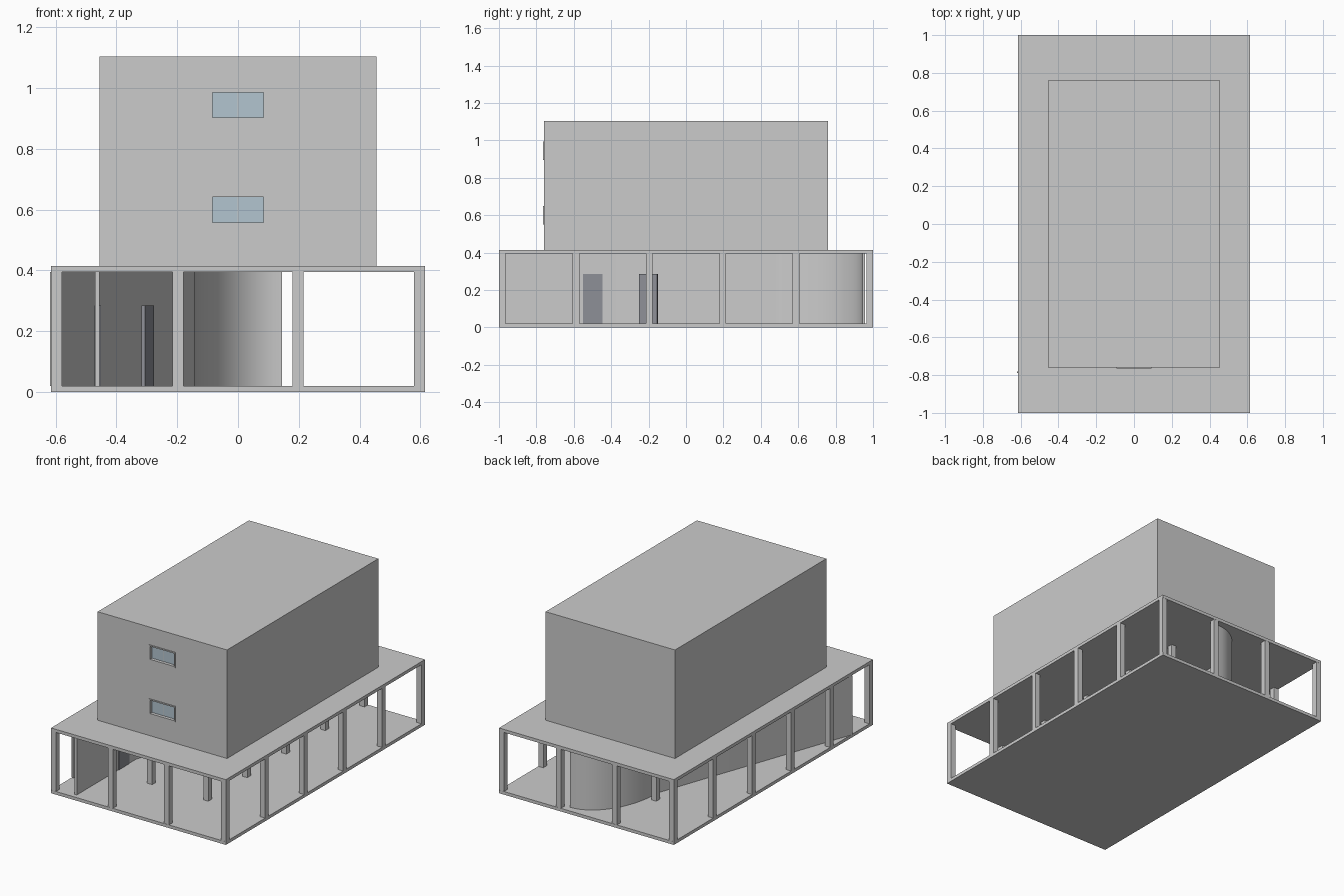
import bpy, bmesh, math
from mathutils import Vector

if "Cube" in bpy.data.objects:
    bpy.data.objects.remove(bpy.data.objects["Cube"])


def make(name, bm, mat=None):
    bmesh.ops.recalc_face_normals(bm, faces=bm.faces)
    me = bpy.data.meshes.new(name)
    bm.to_mesh(me)
    bm.free()
    ob = bpy.data.objects.new(name, me)
    bpy.context.collection.objects.link(ob)
    if mat:
        me.materials.append(mat)
    return ob


def add_box(bm, x0, x1, y0, y1, z0, z1):
    vs = bmesh.ops.create_cube(bm, size=1)["verts"]
    for v in vs:
        v.co = Vector((x1 if v.co.x > 0 else x0,
                       y1 if v.co.y > 0 else y0,
                       z1 if v.co.z > 0 else z0))


def boxes(name, specs, mat=None):
    bm = bmesh.new()
    for s in specs:
        add_box(bm, *s)
    return make(name, bm, mat)


def wall_strip(name, path, thick, z0, z1, mat=None):
    # thin wall following a plan path, thickened to both sides
    bm = bmesh.new()
    pts = [Vector(p) for p in path]
    rings = []
    for i, p in enumerate(pts):
        d = (pts[min(i + 1, len(pts) - 1)] - pts[max(i - 1, 0)]).normalized()
        n = Vector((-d.y, d.x)) * thick / 2
        rings.append([bm.verts.new((*q, z)) for q, z in
                      ((p - n, z0), (p + n, z0), (p + n, z1), (p - n, z1))])
    for a, b in zip(rings, rings[1:]):
        for k in range(4):
            bm.faces.new((a[k], a[(k + 1) % 4], b[(k + 1) % 4], b[k]))
    bm.faces.new(rings[0])
    bm.faces.new(rings[-1])
    return make(name, bm, mat)


glass = bpy.data.materials.new("window_glass")
glass.diffuse_color = (0.45, 0.56, 0.63, 1)
glass.use_nodes = True
glass.node_tree.nodes["Principled BSDF"].inputs["Base Color"].default_value = glass.diffuse_color
door_mat = bpy.data.materials.new("door_grey")
door_mat.diffuse_color = (0.27, 0.28, 0.31, 1)
door_mat.use_nodes = True
door_mat.node_tree.nodes["Principled BSDF"].inputs["Base Color"].default_value = door_mat.diffuse_color

HX, HY = 0.615, 1.0
FLOOR, CEIL, DECK = 0.02, 0.395, 0.415

# Ground and first floor slabs
boxes("ground_slab", [(-HX, HX, -HY, HY, 0, FLOOR)])
boxes("deck_slab", [(-HX, HX, -HY, HY, CEIL, DECK)])

# Column grid, 4 x 6
c = 0.0175
boxes("columns", [(x - c, x + c, y - c, y + c, FLOOR, CEIL)
                  for x in (-0.5975, -0.1975, 0.1975, 0.5975)
                  for y in (-0.9815, -0.588, -0.196, 0.196, 0.588, 0.9815)])

# Ground floor partitions: straight, then diagonal running into a curved end
wall_strip("side_partition", [(-0.4625, -0.97), (-0.4625, -0.36)], 0.015, FLOOR, CEIL)
arc = [(0.145 - 0.295 * math.cos(t), 0.50 + 0.45 * math.sin(t))
       for t in [math.pi / 2 * i / 16 for i in range(17)]]
curve = wall_strip("curved_partition", [(-0.612, -0.79)] + [(-0.158, 0.48)] + arc,
                   0.015, FLOOR, CEIL)
for p in curve.data.polygons:
    p.use_smooth = True
bpy.context.view_layer.objects.active = curve
curve.select_set(True)
bpy.ops.object.shade_smooth_by_angle(angle=math.radians(30))

# Doors
wall_strip("side_door", [(-0.4615, -0.55), (-0.4615, -0.447)], 0.02, FLOOR, 0.285, door_mat)
wall_strip("diagonal_door", [(-0.312, -0.25), (-0.282, -0.152)], 0.012, FLOOR, 0.285, door_mat)

# Upper block in storeys with slab bands
BX, BY = 0.455, 0.76
walls = [boxes("first_storey", [(-BX, BX, -BY, BY, DECK, 0.745)]),
         boxes("second_storey", [(-BX, BX, -BY, BY, 0.765, 1.09)])]
boxes("storey_band", [(-BX, BX, -BY, BY, 0.745, 0.765)])
boxes("roof_slab", [(-BX, BX, -BY, BY, 1.09, 1.105)])

# Front windows, recessed with a frame and centre bar
for label, wall, z0, z1 in (("lower", walls[0], 0.55, 0.65), ("upper", walls[1], 0.895, 0.993)):
    w, f = 0.092, 0.008
    cutter = boxes(label + "_window_cutter", [(-w, w, -BY - 0.05, -BY + 0.03, z0, z1)])
    cutter.hide_render = True
    cutter.hide_viewport = True
    m = wall.modifiers.new("window_opening", "BOOLEAN")
    m.operation = "DIFFERENCE"
    m.solver = "EXACT"
    m.object = cutter
    ya, yb = -BY - 0.004, -BY + 0.03
    boxes(label + "_window_frame", [
        (-w, -w + f, ya, yb, z0, z1), (w - f, w, ya, yb, z0, z1),
        (-w + f, w - f, ya, yb, z0, z0 + f), (-w + f, w - f, ya, yb, z1 - f, z1),
        (-0.0015, 0.0015, -BY + 0.012, yb, z0 + f, z1 - f)])
    boxes(label + "_window_pane",
          [(-w + f, w - f, -BY + 0.016, -BY + 0.022, z0 + f, z1 - f)], glass)
